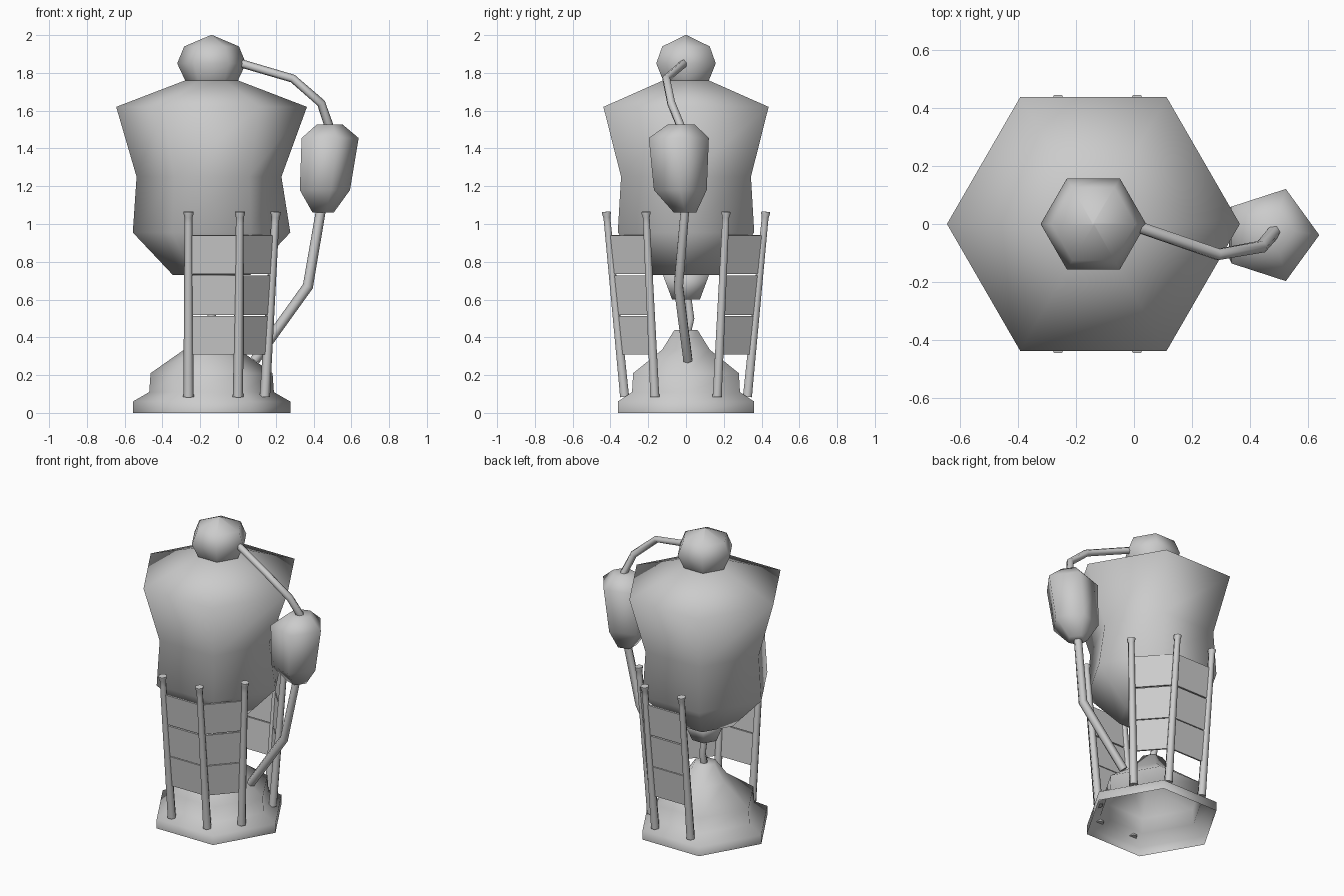
import bpy, bmesh, math
from mathutils import Vector

if "Cube" in bpy.data.objects:
    bpy.data.objects.remove(bpy.data.objects["Cube"])

CX = -0.14  # main axis of the vessel

mat = bpy.data.materials.new("light_grey")
mat.diffuse_color = (0.6, 0.6, 0.6, 1)
mat.use_nodes = True
mat.node_tree.nodes["Principled BSDF"].inputs["Base Color"].default_value = mat.diffuse_color


def finish(name, bm, smooth=True, angle=None):
    me = bpy.data.meshes.new(name)
    for f in bm.faces:
        f.smooth = smooth
    bm.to_mesh(me)
    bm.free()
    me.materials.append(mat)
    ob = bpy.data.objects.new(name, me)
    bpy.context.collection.objects.link(ob)
    if angle:
        bpy.ops.object.select_all(action='DESELECT')
        ob.select_set(True)
        bpy.context.view_layer.objects.active = ob
        bpy.ops.object.shade_smooth_by_angle(angle=math.radians(angle))
    return ob


def bridge(bm, rings):
    for a, b in zip(rings, rings[1:]):
        n = len(a)
        for i in range(n):
            j = (i + 1) % n
            bm.faces.new((a[i], a[j], b[j], b[i]))


def lathe(name, profile, sides, bottom=True, dent=None):
    """profile runs upward: (z, radius, centre x, centre y)"""
    bm = bmesh.new()
    rings = []
    for z, r, x, y in profile:
        rings.append([bm.verts.new((x + r * math.cos(math.tau * i / sides),
                                    y + r * math.sin(math.tau * i / sides), z))
                      for i in range(sides)])
    if dent:
        rings[dent[0]][0].co.x += dent[1]
    bridge(bm, rings)
    if bottom:
        bm.faces.new(rings[0][::-1])
    bm.faces.new(rings[-1])
    return finish(name, bm)


def axial(points):
    return [(z, r, CX, 0) for z, r in points]


def tube(name, path, sides=6):
    """path: (x, y, z, radius)"""
    bm = bmesh.new()
    pts = [Vector(p[:3]) for p in path]
    rings = []
    for i, p in enumerate(pts):
        t = Vector()
        if i:
            t += (p - pts[i - 1]).normalized()
        if i < len(pts) - 1:
            t += (pts[i + 1] - p).normalized()
        t.normalize()
        u = t.cross(Vector((0, 1, 0))).normalized()
        v = t.cross(u)
        rings.append([bm.verts.new(p + path[i][3] * (u * math.cos(a) + v * math.sin(a)))
                      for a in (math.tau * k / sides for k in range(sides))])
    bridge(bm, rings)
    bm.faces.new(rings[0][::-1])
    bm.faces.new(rings[-1])
    bmesh.ops.recalc_face_normals(bm, faces=bm.faces)
    return finish(name, bm, angle=70)


# Hexagonal base, hollow underneath
lathe("base", axial([(0, .417), (.06, .417), (.11, .33), (.21, .323),
                     (.335, .145), (.44, .07)]), 6, bottom=False)

# Vessel body, with a slight dent beside the pod
lathe("vessel_body", axial([(.73, .205), (.955, .417), (1.25, .397),
                            (1.62, .505), (1.76, .14)]), 6, dent=(2, -.027))
lathe("vessel_lid", axial([(1.75, .135), (1.765, .142), (1.85, .182),
                           (1.94, .145), (2.0, .004)]), 6)
lathe("drain_cone", axial([(.6, .085), (.74, .145)]), 6)
tube("drain_pipe", [(CX, 0, .40, .024), (CX, .025, .5, .022), (CX, .005, .63, .024)])

# Side pod: pentagonal capsule, leaning slightly
lathe("side_pod", [(1.06, .062, .445, -.005), (1.18, .147, .446, -.03),
                   (1.455, .167, .472, -.038), (1.527, .075, .478, -.025)], 5)

# Pipes joining lid, pod and base
tube("upper_pipe", [(0, -.005, 1.855, .022), (.29, -.105, 1.77, .022),
                    (.44, -.078, 1.64, .023), (.485, -.025, 1.51, .024)])
tube("lower_pipe", [(.44, -.005, 1.08, .026), (.37, -.04, .67, .028),
                    (.09, .01, .28, .027)])

# Legs (bottom x, y / top x, y), mirrored front to back
LEGS = [((-.262, -.325), (-.262, -.422)),
        ((0, -.325), (.01, -.422)),
        ((.142, -.165), (.2, -.212))]
Z0, Z1 = .085, 1.065


def on_leg(leg, z, s):
    t = (z - Z0) / (Z1 - Z0)
    (x0, y0), (x1, y1) = leg
    return Vector((x0 + (x1 - x0) * t, s * (y0 + (y1 - y0) * t), z))


for s, side in ((1, "front"), (-1, "back")):
    for n, leg in enumerate(LEGS):
        stops = [(Z0, .028), (.13, .027), (1.0, .021), (1.035, .021), (1.055, .027), (Z1, .027)]
        tube(f"{side}_leg_{n + 1}", [(*on_leg(leg, z, s), r) for z, r in stops])
    # Three tiers of thin panels between neighbouring legs
    for n in range(2):
        for k, (za, zb) in enumerate(((.31, .513), (.518, .727), (.735, .94))):
            c = [on_leg(LEGS[n], za, s), on_leg(LEGS[n + 1], za, s),
                 on_leg(LEGS[n + 1], zb, s), on_leg(LEGS[n], zb, s)]
            off = (c[1] - c[0]).cross(c[3] - c[0]).normalized() * .006
            bm = bmesh.new()
            inner = [bm.verts.new(p - off) for p in c]
            outer = [bm.verts.new(p + off) for p in c]
            bridge(bm, [inner, outer])
            bm.faces.new(inner[::-1])
            bm.faces.new(outer)
            bmesh.ops.recalc_face_normals(bm, faces=bm.faces)
            finish(f"{side}_panel_{n + 1}_{k + 1}", bm, smooth=False)
